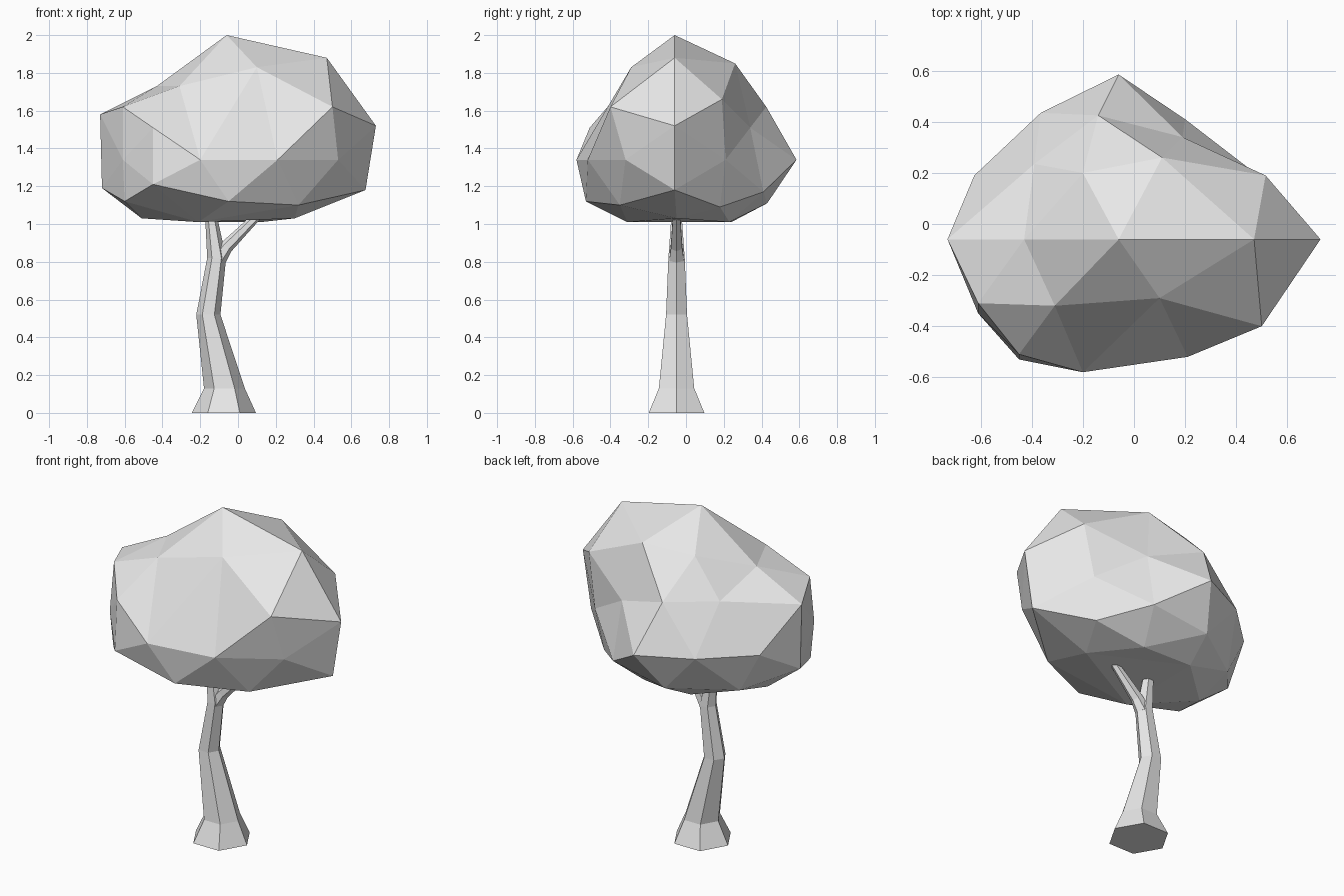
import bpy, bmesh, math
from mathutils import Vector

if "Cube" in bpy.data.objects:
    bpy.data.objects.remove(bpy.data.objects["Cube"], do_unlink=True)


def make_material(name, colour):
    material = bpy.data.materials.new(name)
    material.use_nodes = True
    material.diffuse_color = colour
    material.node_tree.nodes["Principled BSDF"].inputs["Base Color"].default_value = colour
    return material


def finish(bm, name, material):
    bmesh.ops.recalc_face_normals(bm, faces=bm.faces[:])
    mesh = bpy.data.meshes.new(name)
    bm.to_mesh(mesh)
    bm.free()
    mesh.materials.append(material)
    obj = bpy.data.objects.new(name, mesh)
    bpy.context.collection.objects.link(obj)
    return obj


def add_tube(bm, path, sides=6):
    """Skin hexagonal rings along a path of (x, y, z, radius, lean)."""
    rings = []
    for x, y, z, radius, lean in path:
        ring = []
        for i in range(sides):
            a = math.tau * i / sides
            across = radius * math.cos(a)
            ring.append(bm.verts.new((x + across * math.cos(lean),
                                      y + radius * math.sin(a),
                                      z - across * math.sin(lean))))
        rings.append(ring)
    for low, high in zip(rings, rings[1:]):
        for i in range(sides):
            j = (i + 1) % sides
            bm.faces.new((low[i], low[j], high[j], high[i]))
    bm.faces.new(rings[0][::-1])
    bm.faces.new(rings[-1])


def add_faceted_blob(bm, points, centre, size):
    """Connect points as a triangulated shell wrapped around a centre."""
    target = {}
    for point in map(Vector, points):
        d = point - centre
        direction = Vector(d[k] / size[k] for k in range(3)).normalized()
        target[bm.verts.new(direction)] = point
    bmesh.ops.convex_hull(bm, input=bm.verts[:])
    for vert, point in target.items():
        vert.co = point


grey = make_material("light grey", (0.8, 0.8, 0.8, 1))

# Bent trunk with a flared foot, forking near the top
bm = bmesh.new()
add_tube(bm, [(-.075, -.05, 0, .17, 0), (-.072, -.05, .13, .108, 0),
              (-.157, -.05, .52, .064, 0), (-.113, -.05, .82, .05, 0),
              (-.145, -.05, 1.06, .03, 0)])
finish(bm, "trunk", grey)

# Side branch leaning towards the left of the tree
bm = bmesh.new()
add_tube(bm, [(-.108, -.05, .81, .045, .3), (-.06, -.05, .88, .035, .75),
              (.11, -.05, 1.05, .022, .75)])
finish(bm, "side_branch", grey)

# Faceted crown, listed in layers from the peak down
peak = [(-.06, -.06, 2), (.47, -.06, 1.88)]
upper = [(.1, -.29, 1.83), (-.31, -.32, 1.73), (-.43, -.06, 1.73),
         (-.2, .2, 1.83), (.11, .26, 1.85)]
shoulder = [(.73, -.06, 1.52), (.5, -.4, 1.62), (-.45, -.51, 1.51),
            (-.61, -.31, 1.62), (-.73, -.06, 1.58), (-.39, .235, 1.62),
            (-.14, .425, 1.62), (.19, .34, 1.51), (.515, .19, 1.66)]
waist = [(.53, -.32, 1.34), (.21, -.52, 1.34), (-.2, -.58, 1.34),
         (-.61, -.35, 1.34), (-.625, .19, 1.34), (-.365, .435, 1.34),
         (-.06, .585, 1.34), (.46, .21, 1.34)]
lower = [(.675, -.06, 1.18), (.32, -.35, 1.1), (-.05, -.53, 1.12),
         (-.45, -.53, 1.21), (-.6, -.33, 1.12), (-.72, -.06, 1.19),
         (-.5, .2, 1.1), (-.16, .43, 1.11), (.2, .41, 1.17), (.42, .18, 1.09)]
underside = [(.3, -.05, 1.03), (-.21, -.31, 1.01), (-.51, -.05, 1.03),
             (-.2, .24, 1.01), (.12, .23, 1.01)]
bm = bmesh.new()
add_faceted_blob(bm, peak + upper + shoulder + waist + lower + underside,
                 Vector((-.02, -.04, 1.42)), (.7, .55, .48))
finish(bm, "crown", grey)
